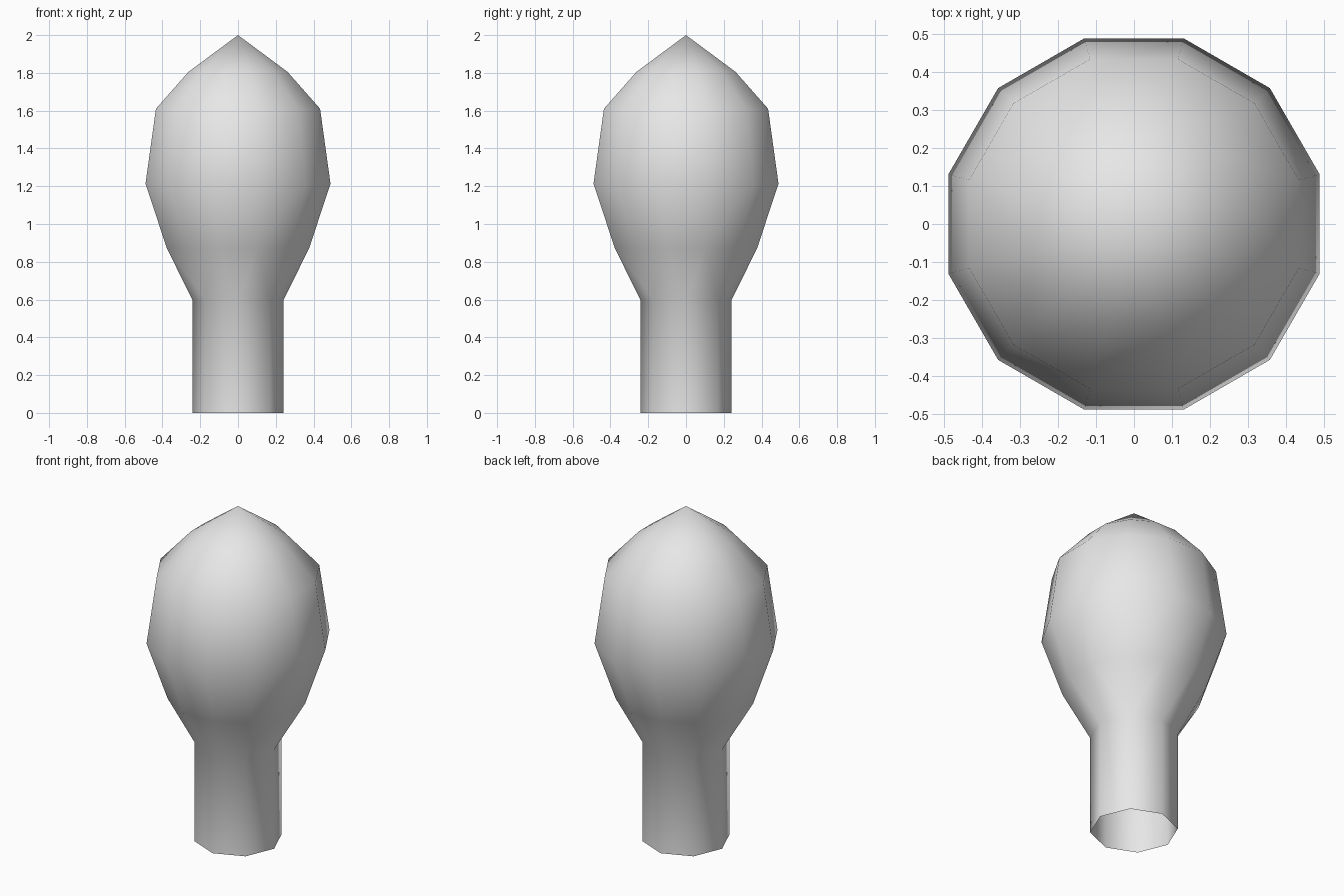
import bpy, bmesh
from math import cos, sin, radians

cube = bpy.data.objects.get("Cube")
if cube:
    bpy.data.objects.remove(cube, do_unlink=True)

grey = bpy.data.materials.new("light_grey")
grey.use_nodes = True
grey.diffuse_color = (0.8, 0.8, 0.8, 1)
grey.node_tree.nodes["Principled BSDF"].inputs["Base Color"].default_value = (0.8, 0.8, 0.8, 1)

bm = bmesh.new()


def ring(sides, radius, z, start):
    """A loop of vertices, first one at the given angle in degrees."""
    angles = [radians(start + 360 * i / sides) for i in range(sides)]
    return [bm.verts.new((radius * cos(a), radius * sin(a), z)) for a in angles]


def wall(low, high):
    """Quads between two rings with equal counts."""
    n = len(low)
    for i in range(n):
        j = (i + 1) % n
        bm.faces.new((low[i], low[j], high[j], high[i]))


# Eight-sided stem, open at the bottom
stem_low = ring(8, 0.24, 0, 0)
stem_top = ring(8, 0.24, 0.595, 0)
wall(stem_low, stem_top)

# Twelve-sided bulb
profile = [(0.39, 0.872), (0.507, 1.213), (0.45, 1.61), (0.272, 1.805)]
rings = [ring(12, r, z, -15) for r, z in profile]
for low, high in zip(rings, rings[1:]):
    wall(low, high)

# Neck: triangles joining eight sides to twelve, one quarter at a time
b = rings[0]
for q in range(4):
    s0, s1, s2 = (stem_top[(2 * q + k) % 8] for k in range(3))
    b0, b1, b2, b3 = (b[(3 * q + k) % 12] for k in range(4))
    for tri in ((s0, b1, b0), (s0, s1, b1), (s1, b2, b1), (s1, b3, b2), (s1, s2, b3)):
        bm.faces.new(tri)

# Pointed tip
tip = bm.verts.new((0, 0, 2))
top = rings[-1]
for i in range(12):
    bm.faces.new((top[i], top[(i + 1) % 12], tip))

for face in bm.faces:
    face.smooth = True

mesh = bpy.data.meshes.new("bulb_on_stem")
bm.to_mesh(mesh)
bm.free()
mesh.materials.append(grey)
bpy.context.collection.objects.link(bpy.data.objects.new("bulb_on_stem", mesh))
